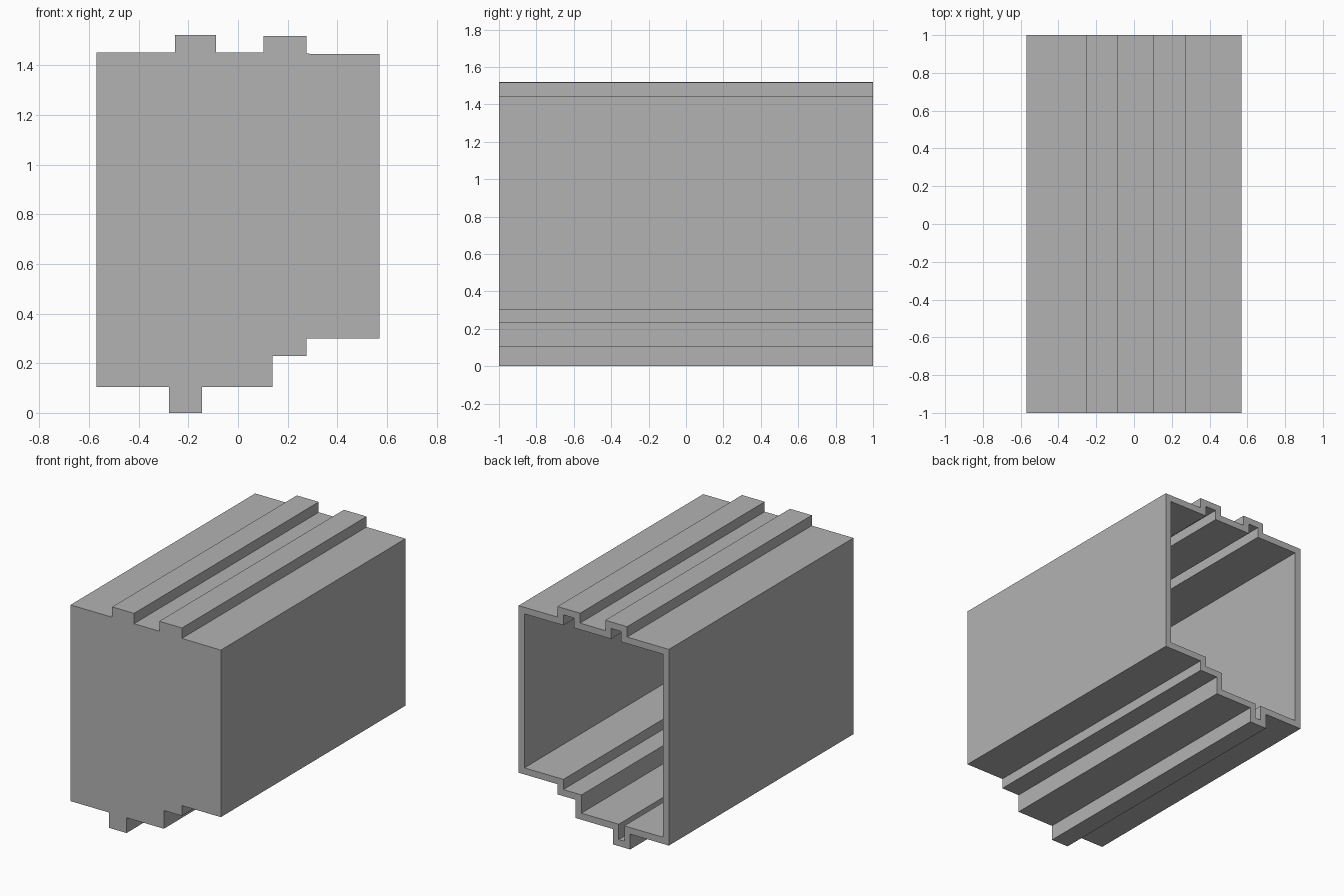
import bpy
import bmesh
from mathutils import Vector

cube = bpy.data.objects.get("Cube")
if cube:
    bpy.data.objects.remove(cube)

LENGTH = 2.0
WALL = 0.045

# Single flat grey
grey = bpy.data.materials.new("plain_grey")
colour = (0.45, 0.45, 0.45, 1.0)
grey.use_nodes = True
grey.diffuse_color = colour
grey.node_tree.nodes["Principled BSDF"].inputs["Base Color"].default_value = colour

# Outer cross-section (x, z), anticlockwise from the lower left corner
outline = [Vector(p) for p in (
    (-0.57, 0.105), (-0.277, 0.105), (-0.277, 0), (-0.145, 0),     # bottom rib
    (-0.145, 0.105), (0.138, 0.105), (0.138, 0.23),                # bottom steps
    (0.275, 0.23), (0.275, 0.30), (0.57, 0.30), (0.57, 1.445),
    (0.275, 1.446), (0.275, 1.518), (0.103, 1.518), (0.103, 1.45),  # top rib
    (-0.088, 1.45), (-0.088, 1.521), (-0.254, 1.521), (-0.254, 1.45),
    (-0.57, 1.45))]


def inset(points, distance):
    """Move every corner inwards so the wall keeps an even thickness."""
    result = []
    for i, p in enumerate(points):
        before = (p - points[i - 1]).normalized()
        after = (points[(i + 1) % len(points)] - p).normalized()
        n1 = Vector((-before.y, before.x))
        n2 = Vector((-after.y, after.x))
        result.append(p + (n1 + n2) * distance / (1 + n1.dot(n2)))
    return result


bm = bmesh.new()


def ring(points, y):
    return [bm.verts.new((p.x, y, p.y)) for p in points]


def bridge(a, b):
    for i in range(len(a)):
        j = (i + 1) % len(a)
        bm.faces.new((a[i], a[j], b[j], b[i]))


# Shell closed at the front and open at the back
inner = inset(outline, WALL)
outer_front = ring(outline, -LENGTH / 2)
outer_back = ring(outline, LENGTH / 2)
inner_back = ring(inner, LENGTH / 2)
inner_front = ring(inner, -LENGTH / 2 + WALL)

bm.faces.new(outer_front)
bridge(outer_front, outer_back)
bridge(outer_back, inner_back)
bridge(inner_back, inner_front)
bm.faces.new(inner_front)
bmesh.ops.recalc_face_normals(bm, faces=bm.faces[:])

mesh = bpy.data.meshes.new("ribbed_housing")
bm.to_mesh(mesh)
bm.free()
mesh.materials.append(grey)
housing = bpy.data.objects.new("ribbed_housing", mesh)
bpy.context.collection.objects.link(housing)
